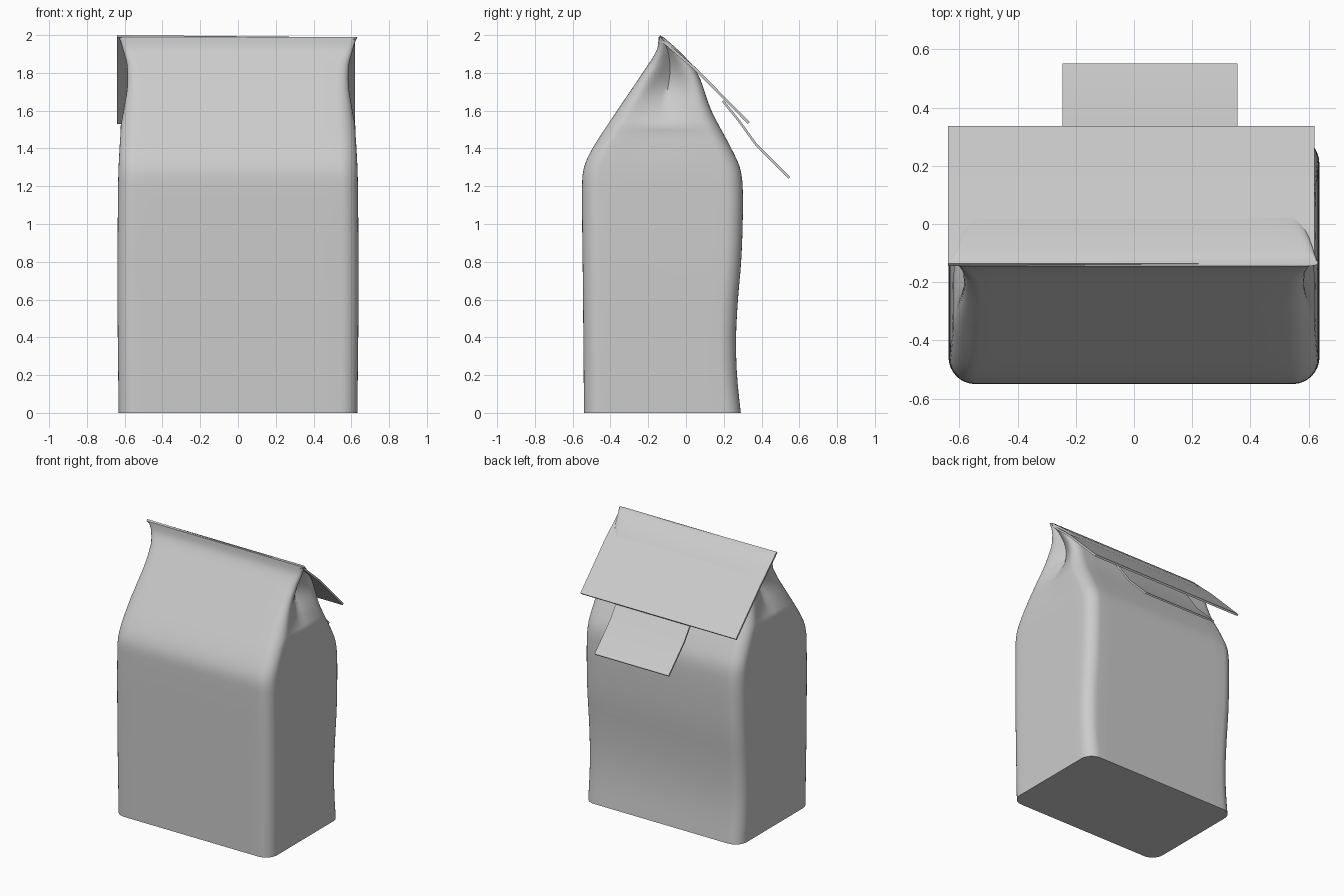
import bpy, bmesh, math

if "Cube" in bpy.data.objects:
    bpy.data.objects.remove(bpy.data.objects["Cube"])

paper = bpy.data.materials.new("light grey paper")
paper.diffuse_color = (0.6, 0.6, 0.6, 1)
paper.use_nodes = True
paper.node_tree.nodes["Principled BSDF"].inputs["Base Color"].default_value = paper.diffuse_color


def finish(bm, name, angle):
    bmesh.ops.recalc_face_normals(bm, faces=bm.faces[:])
    me = bpy.data.meshes.new(name)
    bm.to_mesh(me)
    bm.free()
    ob = bpy.data.objects.new(name, me)
    bpy.context.collection.objects.link(ob)
    me.materials.append(paper)
    bpy.ops.object.select_all(action='DESELECT')
    ob.select_set(True)
    bpy.context.view_layer.objects.active = ob
    bpy.ops.object.shade_smooth_by_angle(angle=math.radians(angle))
    return ob


def curve(pts, z):
    """Smooth (Catmull-Rom style) interpolation of (z, value) pairs."""
    for i in range(len(pts) - 1):
        (z0, a), (z1, b) = pts[i], pts[i + 1]
        if z <= z1:
            p, q = pts[max(i - 1, 0)], pts[min(i + 2, len(pts) - 1)]
            h = z1 - z0
            m0 = (b - p[1]) / (z1 - p[0]) * h
            m1 = (q[1] - a) / (q[0] - z0) * h
            t = (z - z0) / h
            return ((2*t**3 - 3*t*t + 1) * a + (t**3 - 2*t*t + t) * m0
                    + (3*t*t - 2*t**3) * b + (t**3 - t*t) * m1)
    return pts[-1][1]


# Bag outline: front, back and half width against height
FRONT = [(0, -.54), (.6, -.545), (1.2, -.55), (1.3, -.54), (1.4, -.495),
         (1.6, -.365), (1.8, -.23), (1.92, -.155), (1.99, -.145)]
BACK = [(0, .29), (.2, .27), (.4, .265), (.6, .275), (.8, .292), (1, .30),
        (1.2, .30), (1.3, .285), (1.4, .24), (1.6, .135), (1.8, .06),
        (1.9, -.02), (1.99, -.12)]
WIDTH = [(0, .632), (.6, .638), (1.2, .635), (1.4, .628), (1.6, .617),
         (1.75, .612), (1.85, .62), (1.93, .628), (1.99, .632)]
# Depth of the fold pressed into each side near the top
FOLD = [(0, 0), (1.3, 0), (1.42, -.005), (1.5, -.005), (1.6, .04),
        (1.72, .085), (1.82, .08), (1.92, .04), (1.99, .0)]


def ring(z):
    yf, yb, w = curve(FRONT, z), curve(BACK, z), curve(WIDTH, z)
    half, mid = (yb - yf) / 2, (yb + yf) / 2
    ry = min(.09, half * .8)
    rx = .09 if z < 1.4 else min(.09, .03 + ry * .67)
    fold = curve(FOLD, z)
    quarter = [(w - rx + rx * math.sin(a), half - ry + ry * math.cos(a))
               for a in (math.pi / 2 * k / 8 for k in range(9))]
    side = [(w, (half - ry) * (1 - k / 5)) for k in range(1, 5)]
    flat = [((w - rx) * k / 6, half) for k in range(6)]
    q = flat + quarter + side            # back centre to right side
    right = q + [(w, 0)] + [(x, -y) for x, y in reversed(q)]
    loop = right + [(-x, y) for x, y in reversed(right[1:-1])]
    out = []
    for x, y in loop:
        edge = max(0, 1 - abs(y) / half) ** 1.2
        near = max(0, (abs(x) - (w - rx)) / rx)
        out.append((x - math.copysign(fold * edge * near, x), y + mid, z))
    return out


# Paper bag body lofted from rounded sections
bm = bmesh.new()
levels = [1.2 * i / 16 for i in range(16)] + [1.2 + .79 * i / 32 for i in range(33)]
rings = [[bm.verts.new(p) for p in ring(z)] for z in levels]
for a, b in zip(rings, rings[1:]):
    n = len(a)
    for i in range(n):
        bm.faces.new((a[i], a[(i + 1) % n], b[(i + 1) % n], b[i]))
bm.faces.new(rings[0])
bm.faces.new(rings[-1])
finish(bm, "bag_body", 50)


def sheet(name, path, x0, x1, thick, tilt=0):
    """Thin folded sheet following a (y, z) path, spanning x0 to x1."""
    bm = bmesh.new()
    rows = []
    for i, (y, z) in enumerate(path):
        p, q = path[max(i - 1, 0)], path[min(i + 1, len(path) - 1)]
        dy, dz = q[0] - p[0], q[1] - p[1]
        d = math.hypot(dy, dz)
        ny, nz = -dz / d * thick, dy / d * thick
        drop = tilt if i == 0 else 0
        rows.append([bm.verts.new(c) for c in (
            (x0, y, z), (x1, y, z - drop),
            (x1, y - ny, z - nz - drop), (x0, y - ny, z - nz))])
    for a, b in zip(rows, rows[1:]):
        for i in range(4):
            bm.faces.new((a[i], a[(i + 1) % 4], b[(i + 1) % 4], b[i]))
    bm.faces.new(rows[0])
    bm.faces.new(rows[-1])
    return finish(bm, name, 15)


# Folded-over top flap and the closing tab below it
sheet("top_flap", [(-.135, 2.0), (.06, 1.82), (.337, 1.54)], -.64, .62, .014, .012)
sheet("closing_tab", [(.20, 1.655), (.285, 1.55), (.375, 1.425), (.552, 1.248)],
      -.245, .355, .012)
